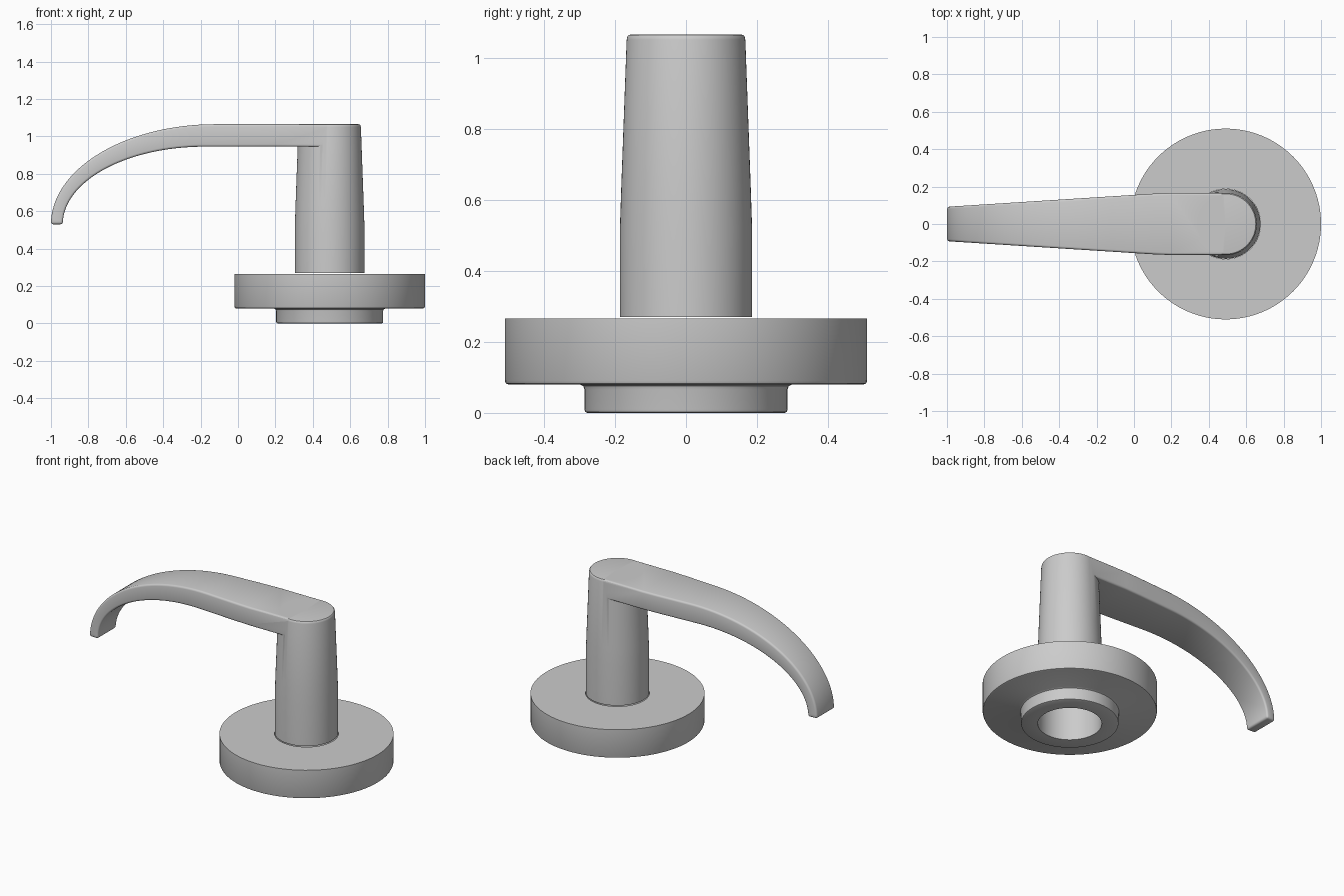
import bpy, bmesh
from math import sin, cos, pi, radians

if "Cube" in bpy.data.objects:
    bpy.data.objects.remove(bpy.data.objects["Cube"])

AXIS_X = 0.49  # centre of the round parts


def finish(bm, name):
    bmesh.ops.recalc_face_normals(bm, faces=bm.faces)
    mesh = bpy.data.meshes.new(name)
    bm.to_mesh(mesh)
    bm.free()
    obj = bpy.data.objects.new(name, mesh)
    bpy.context.collection.objects.link(obj)
    return obj


def smooth(obj, angle=35):
    bpy.ops.object.select_all(action='DESELECT')
    obj.select_set(True)
    bpy.context.view_layer.objects.active = obj
    bpy.ops.object.shade_smooth_by_angle(angle=radians(angle))


def lathe(name, profile, closed, steps=96):
    """Turn an (r, z) profile around the vertical axis at AXIS_X."""
    bm = bmesh.new()
    verts = [bm.verts.new((AXIS_X + r, 0, z)) for r, z in profile]
    edges = [bm.edges.new(p) for p in zip(verts, verts[1:])]
    if closed:
        edges.append(bm.edges.new((verts[-1], verts[0])))
    bmesh.ops.spin(bm, geom=verts + edges, cent=(AXIS_X, 0, 0), axis=(0, 0, 1),
                   angle=2 * pi, steps=steps)
    bmesh.ops.remove_doubles(bm, verts=bm.verts, dist=1e-4)
    return finish(bm, name)


# Rose plate with lower collar and through hole
rose = lathe("rose_plate", [
    (.187, 0), (.278, 0), (.284, .003), (.286, .01), (.286, .066), (.289, .075),
    (.298, .08), (.5, .08), (.507, .083), (.51, .09), (.51, .265), (.187, .265)], True)
smooth(rose)

# Tapered stem
stem = lathe("lever_handle", [
    (0, .27), (.186, .27), (.186, .52), (.182, .64), (.167, 1.05), (.165, 1.059),
    (.161, 1.0635), (.153, 1.065), (0, 1.065)], False)

# Curved lever arm: upper and lower side curves, lofted with a tapering width
N = 32
top = [(AXIS_X, 1.065), (.2, 1.065), (.1, 1.065)]
bottom = [(AXIS_X, .945), (.2, .945), (.08, .945)]
for i in range(N + 1):
    a = pi / 2 * i / N
    top.append((-.12 - .88 * sin(a), .53 + .535 * cos(a)))
    bottom.append((-.18 - .757 * sin(a), .53 + .415 * cos(a)))


def half_width(x):
    return .166 if x > .15 else .092 + (x + 1) * .0635


bm = bmesh.new()
rings = []
for (xt, zt), (xb, zb) in zip(top, bottom):
    wt, wb = half_width(xt), half_width(xb)
    rings.append([bm.verts.new(c) for c in
                  ((xt, -wt, zt), (xt, wt, zt), (xb, wb, zb), (xb, -wb, zb))])
for a, b in zip(rings, rings[1:]):
    for k in range(4):
        bm.faces.new((a[k], a[(k + 1) % 4], b[(k + 1) % 4], b[k]))
bm.faces.new(rings[0])
bm.faces.new(rings[-1][::-1])
arm = finish(bm, "lever_arm")
bev = arm.modifiers.new("round_edges", 'BEVEL')
bev.width, bev.segments, bev.limit_method = .012, 3, 'ANGLE'
bev.angle_limit = radians(40)

# Merge arm and stem into one handle
union = stem.modifiers.new("merge_arm", 'BOOLEAN')
union.operation, union.solver, union.object = 'UNION', 'EXACT', arm
bpy.context.view_layer.objects.active = stem
bpy.ops.object.modifier_apply(modifier=union.name)
bpy.data.objects.remove(arm)
smooth(stem)
